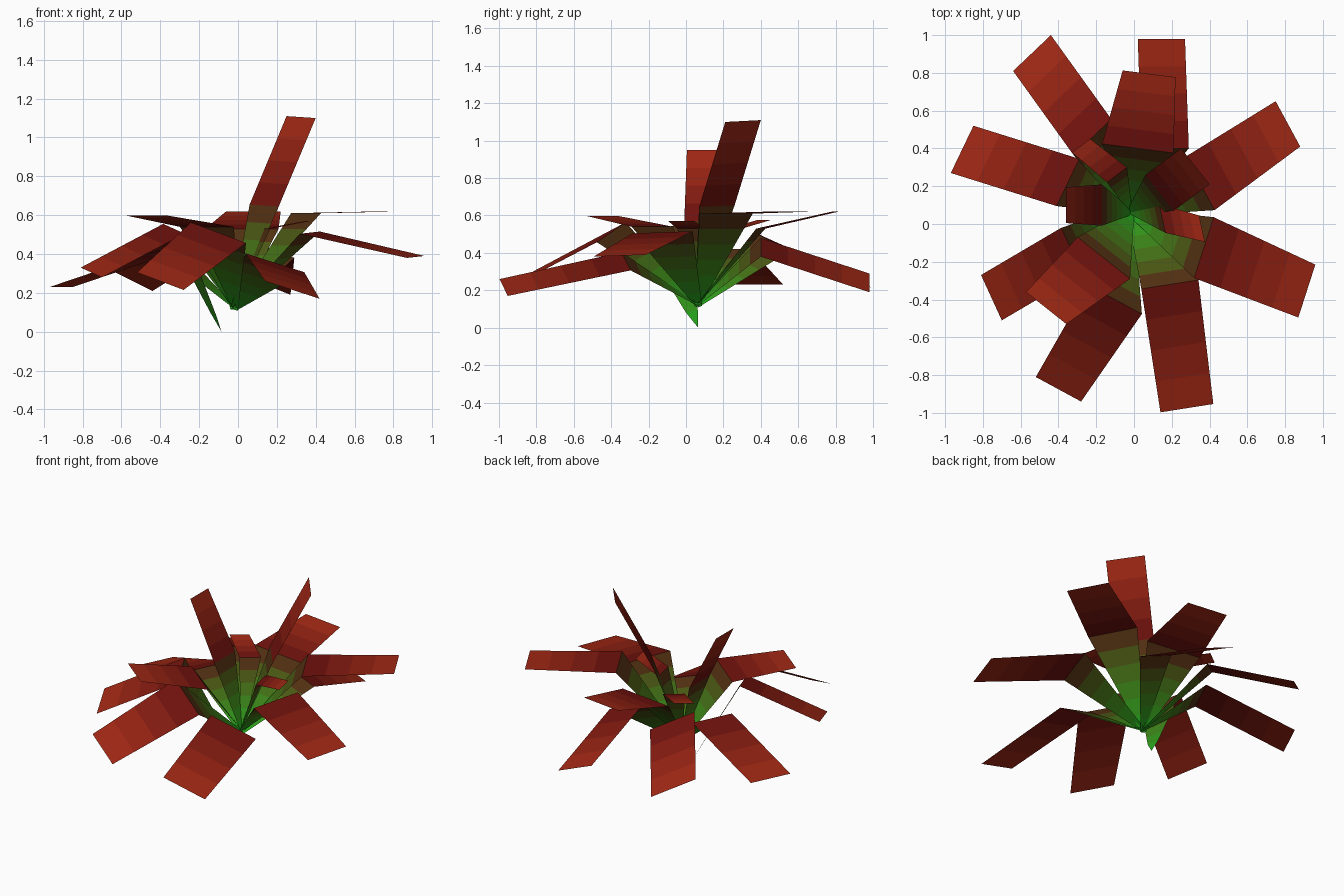
import bpy
from mathutils import Vector

if "Cube" in bpy.data.objects:
    bpy.data.objects.remove(bpy.data.objects["Cube"])

# Colour bands running from the crown (green) over the fold (dark) to the tips (red)
LOW, HIGH = 6, 4      # bands below and above the fold


def bands(name, start, end, count):
    out = []
    for i in range(count):
        m = bpy.data.materials.new(f"{name}_{i + 1}")
        c = Vector(start).lerp(Vector(end), i / (count - 1))
        m.diffuse_color = (*c, 1)
        m.use_nodes = True
        m.node_tree.nodes["Principled BSDF"].inputs["Base Color"].default_value = m.diffuse_color
        out.append(m)
    return out


BANDS = (bands("leaf_green", (0.02, 0.38, 0.012), (0.085, 0.03, 0.006), LOW)
         + bands("leaf_red", (0.16, 0.006, 0.004), (0.34, 0.02, 0.007), HIGH))

CROWN = Vector((-0.02, 0.065, 0.115))


# A leaf is a tapered blade up to the fold, then a straight strip to the tip
def leaf(name, fold, tip, half, fold_scale=1.0, base=None):
    fold, tip, half = Vector(fold), Vector(tip), Vector(half)
    out = Vector((tip.x, tip.y, 0)).normalized()
    base = Vector(base) if base else CROWN - out * 0.012
    rows = []
    for i in range(LOW):
        t = i / LOW
        rows.append((base.lerp(fold, t), half * (0.12 + (fold_scale - 0.12) * t)))
    for i in range(HIGH + 1):
        t = i / HIGH
        rows.append((fold.lerp(tip, t), half * (fold_scale + (1 - fold_scale) * t)))
    verts = [p + s * h for p, h in rows for s in (-1, 1)]
    if name == "outer_leaf_south_west":      # the lowest leaf ends in a point on the floor
        verts[0] = verts[1] = base
    faces = [(2 * i, 2 * i + 1, 2 * i + 3, 2 * i + 2) for i in range(len(rows) - 1)]
    mesh = bpy.data.meshes.new(name)
    mesh.from_pydata(verts, [], faces)
    for m in BANDS:
        mesh.materials.append(m)
    for i, p in enumerate(mesh.polygons):
        p.material_index = i
    obj = bpy.data.objects.new(name, mesh)
    bpy.context.collection.objects.link(obj)


# Outer ring: fold centre, tip centre, half width vector
leaf("outer_leaf_north_west", (-.22, .46, .46), (-.54, .905, .26), (.10, .095, -.05))
leaf("outer_leaf_north", (.165, .40, .43), (.145, .98, .24), (.125, 0, -.05))
leaf("outer_leaf_west", (-.35, .22, .42), (-.91, .395, .23), (.06, .125, 0))
leaf("outer_leaf_south_west", (-.33, -.14, .53), (-.755, -.39, .305), (.055, -.12, -.025),
     base=(-.085, .065, 0))
leaf("outer_leaf_south_south_west", (-.10, -.40, .51), (-.40, -.875, .26), (.12, -.065, -.045), 1.18)
leaf("outer_leaf_south", (.19, -.32, .355), (.28, -.975, .215), (.14, .022, -.045), 1.08)
leaf("outer_leaf_east", (.37, -.125, .51), (.915, -.355, .385), (.045, .14, .005), 1.15)
leaf("outer_leaf_north_east", (.35, .215, .61), (.815, .53, .62), (.065, -.12, 0), 1.18)

# Upper and inner leaves
leaf("upper_leaf_north", (.02, .40, .53), (.08, .795, .62), (.14, -.018, 0), 1.35)
leaf("upper_leaf_south_west", (-.16, -.18, .54), (-.465, -.445, .597), (.107, -.085, 0), 1.3)
leaf("inner_leaf_north_west", (-.09, .26, .53), (-.28, .415, .575), (.048, .036, 0), 1.1)
leaf("inner_leaf_east", (.15, .03, .53), (.36, -.025, .57), (.015, -.07, 0), 1.1)
leaf("upright_leaf_west", (-.17, .10, .57), (-.36, .10, .95), (0, .095, 0), 1.15)
leaf("upright_leaf_north_east", (.135, .165, .65), (.325, .305, 1.105), (.075, -.095, -.005))
